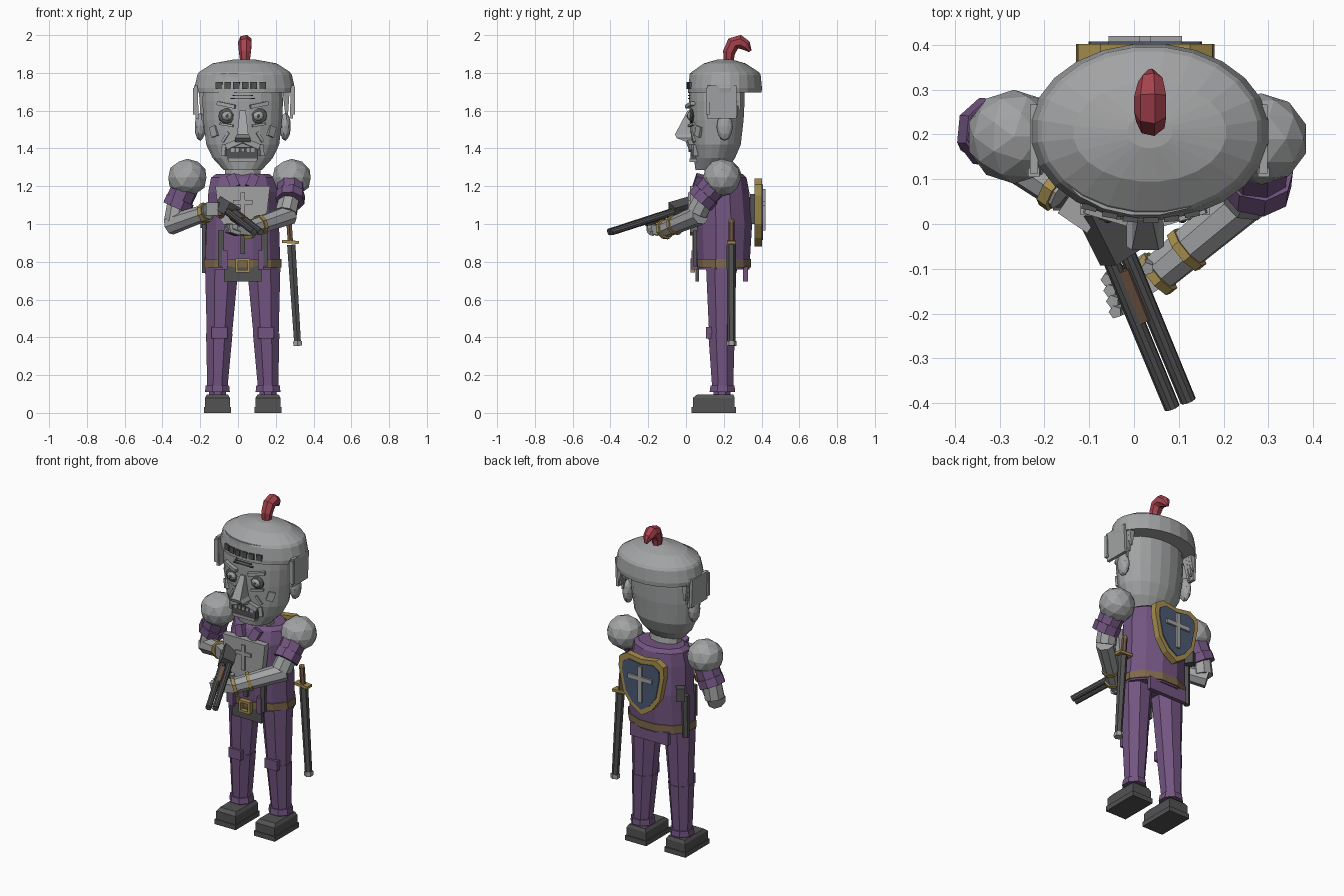
import bpy, bmesh, math
from mathutils import Vector, Matrix, Euler

if "Cube" in bpy.data.objects:
    bpy.data.objects.remove(bpy.data.objects["Cube"])

MID = 0.025  # the body's own centre line


def material(name, rgb):
    m = bpy.data.materials.new(name)
    m.use_nodes = True
    m.diffuse_color = (*rgb, 1)
    m.node_tree.nodes["Principled BSDF"].inputs["Base Color"].default_value = (*rgb, 1)
    return m


PURPLE = material("purple cloth", (0.17, 0.09, 0.22))
STEEL = material("steel grey", (0.36, 0.365, 0.37))
DARK = material("dark grey", (0.085, 0.085, 0.088))
GOLD = material("gold trim", (0.38, 0.27, 0.075))
BELT = material("belt leather", (0.21, 0.14, 0.07))
WOOD = material("wood", (0.16, 0.09, 0.06))
RED = material("plume red", (0.38, 0.055, 0.075))
BLUE = material("shield blue", (0.07, 0.1, 0.17))


def finish(name, bm, mat):
    bmesh.ops.recalc_face_normals(bm, faces=bm.faces)
    me = bpy.data.meshes.new(name)
    bm.to_mesh(me)
    bm.free()
    me.materials.append(mat)
    ob = bpy.data.objects.new(name, me)
    bpy.context.collection.objects.link(ob)
    return ob


def skin(name, rings, mat):
    """Closed surface through equal-length rings of points."""
    bm = bmesh.new()
    loops = [[bm.verts.new(p) for p in ring] for ring in rings]
    n = len(loops[0])
    for a, b in zip(loops, loops[1:]):
        for i in range(n):
            j = (i + 1) % n
            bm.faces.new((a[i], a[j], b[j], b[i]))
    bm.faces.new(loops[0])
    bm.faces.new(loops[-1])
    return finish(name, bm, mat)


def circle(n):
    k = 1 / math.cos(math.pi / n)
    return [(k * math.cos((i + .5) * math.tau / n), k * math.sin((i + .5) * math.tau / n)) for i in range(n)]


def loft(name, rings, mat, n=8):
    """Rings are (z, centre x, half width, front y, back y)."""
    return skin(name, [[(cx + rx * c, (f + b) / 2 + (b - f) / 2 * s, z) for c, s in circle(n)]
                       for z, cx, rx, f, b in rings], mat)


def tube(name, pts, mat, n=8, flat=1):
    """Points are (x, y, z, radius)."""
    ps = [Vector(p[:3]) for p in pts]
    rings = []
    for i, p in enumerate(ps):
        t = ps[min(i + 1, len(ps) - 1)] - ps[max(i - 1, 0)]
        q = Vector((0, 0, 1)).rotation_difference(t)
        rings.append([p + q @ Vector((c * pts[i][3] * flat, s * pts[i][3], 0)) for c, s in circle(n)])
    return skin(name, rings, mat)


def box(name, loc, size, mat, rot=(0, 0, 0)):
    bm = bmesh.new()
    m = Matrix.Translation(loc) @ Euler(rot).to_matrix().to_4x4() @ Matrix.Diagonal((*size, 1))
    bmesh.ops.create_cube(bm, size=1, matrix=m)
    return finish(name, bm, mat)


def ball(name, loc, size, mat, subdiv=2):
    bm = bmesh.new()
    bmesh.ops.create_icosphere(bm, subdivisions=subdiv, radius=1,
                               matrix=Matrix.Translation(loc) @ Matrix.Diagonal((*size, 1)))
    return finish(name, bm, mat)


def plate(name, half, y0, y1, mat, grow=1, zc=0):
    """Upright plate from half an outline (dx, z), mirrored about the centre line."""
    pts = [(dx, z) for dx, z in half] + [(-dx, z) for dx, z in reversed(half) if dx > 0]
    return skin(name, [[(MID + dx * grow, y, zc + (z - zc) * grow) for dx, z in pts] for y in (y0, y1)], mat)


# Legs and boots
for s, side in ((-1, "right"), (1, "left")):
    def cx(d):
        return MID + s * d
    loft(side + "_boot_sole", [(0, cx(.134), .072, .03, .265), (.03, cx(.134), .072, .03, .265)], DARK, 4)
    loft(side + "_boot", [(.03, cx(.134), .066, .037, .258), (.08, cx(.134), .066, .037, .258),
                          (.098, cx(.134), .055, .06, .25)], DARK, 4)
    loft(side + "_ankle", [(.09, cx(.134), .045, .145, .235), (.13, cx(.134), .045, .145, .235)], PURPLE)
    loft(side + "_trouser_cuff", [(.11, cx(.134), .066, .125, .26), (.145, cx(.134), .062, .13, .257)], PURPLE)
    loft(side + "_shin", [(.14, cx(.134), .054, .138, .25), (.42, cx(.124), .07, .118, .258)], PURPLE)
    loft(side + "_thigh", [(.4, cx(.124), .066, .123, .254), (.8, cx(.11), .09, .105, .265)], PURPLE)
    box(side + "_knee_patch", (cx(.124), .122, .425), (.085, .03, .06), PURPLE)

# Torso, belt and flaps
loft("tunic", [(.76, MID, .2, .06, .335), (1.0, MID, .192, .048, .35), (1.17, MID, .182, .05, .335),
               (1.245, MID, .168, .08, .32), (1.265, MID, .14, .105, .3)], PURPLE, 12)
loft("belt", [(.77, MID, .206, .05, .343), (.815, MID, .205, .049, .344)], BELT, 12)
loft("neck", [(1.2, MID, .1, .1, .24), (1.32, MID, .09, .1, .22)], STEEL, 10)
box("front_flap", (MID, .06, .735), (.2, .02, .08), DARK)
box("back_flap", (MID, .315, .735), (.26, .025, .08), PURPLE)
for dx, dz, sx, sz in ((-.032, 0, .014, .07), (.032, 0, .014, .07), (0, .03, .07, .014), (0, -.03, .07, .014)):
    box("buckle_bar", (MID + dx, .036, .78 + dz), (sx, .025, sz), GOLD)
for s in (-1, 1):
    box("collar_flap", (MID + s * .05, .065, 1.225), (.05, .04, .07), PURPLE, (-.3, s * .4, 0))
    box("hanging_strap", (MID + s * .115, .047, .87), (.03, .022, .19), DARK)
    box("belt_pouch", (MID + s * .095, .045, .81), (.03, .03, .1), PURPLE)
box("middle_strap", (MID, .045, .9), (.022, .02, .12), DARK)
box("side_pouch", (-.165, .29, 1.02), (.05, .05, .08), DARK, (0, 0, .6))
tube("dagger_sheath", [(-.175, .25, .74, .016), (-.17, .25, 1.0, .02)], DARK, 6)

# Breastplate with raised cross
plate("breastplate", [(0, .94), (.07, .955), (.125, 1.03), (.145, 1.2), (0, 1.2)], .02, .06, STEEL)
box("breast_cross_upright", (MID, .017, 1.09), (.022, .012, .155), STEEL)
box("breast_cross_bar", (MID, .017, 1.115), (.105, .012, .022), STEEL)

# Back shield
SHIELD = [(0, .88), (.07, .925), (.125, 1.0), (.155, 1.15), (.15, 1.21), (.1, 1.24), (0, 1.225)]
plate("shield_rim", SHIELD, .362, .402, GOLD, 1, 1.07)
plate("shield_field", SHIELD, .4, .408, BLUE, .82, 1.07)
box("shield_cross_upright", (MID, .412, 1.075), (.026, .016, .22), STEEL)
box("shield_cross_bar", (MID, .412, 1.11), (.165, .016, .026), STEEL)
box("shield_mount", (MID, .355, 1.08), (.12, .03, .16), DARK)

# Head
HEAD = [(1.285, .1, .05, .215), (1.35, .16, .042, .26), (1.42, .193, .03, .29),
        (1.55, .209, .02, .305), (1.65, .213, .016, .31), (1.8, .205, .02, .31)]
loft("head", [(z, MID, rx, f, b) for z, rx, f, b in HEAD], STEEL, 20)


def face_point(dx, z):
    for lo, hi in zip(HEAD, HEAD[1:]):
        if z <= hi[0]:
            t = (z - lo[0]) / (hi[0] - lo[0])
            rx, f, b = [lo[k] + t * (hi[k] - lo[k]) for k in (1, 2, 3)]
            root = math.sqrt(1 - (dx / rx) ** 2)
            ry = (b - f) / 2
            return (MID + dx, f + ry - ry * root, z), math.atan2(ry * dx / rx, rx * root)


def feature(name, dx, z, w, h, d, mat, tilt=0):
    p, yaw = face_point(dx, z)
    box(name, p, (w, d, h), mat, (0, tilt, yaw))


for s in (-1, 1):
    eye, _ = face_point(s * .083, 1.572)
    ball("eye_socket", eye, (.048, .014, .042), DARK)
    ball("eyeball", eye, (.032, .026, .028), STEEL)
    ball("pupil", (eye[0], eye[1] - .024, eye[2]), (.01, .005, .01), DARK, 1)
    feature("eyebrow", s * .085, 1.63, .1, .02, .04, STEEL, -s * .2)
    feature("eye_bag", s * .085, 1.525, .075, .012, .025, STEEL, -s * .15)
    feature("cheek_mark", s * .15, 1.49, .04, .055, .025, STEEL, s * .3)
    feature("cheek_fold", s * .09, 1.46, .014, .06, .02, STEEL, -s * .6)
    feature("moustache", s * .045, 1.425, .09, .03, .05, STEEL, s * .4)
    feature("moustache_end", s * .095, 1.39, .022, .06, .04, STEEL, -s * .1)
    ball("ear", (MID + s * .225, .205, 1.515), (.03, .043, .075), STEEL)
for i in range(3):
    feature("forehead_wrinkle", 0, 1.665 + i * .016, .13 - i * .02, .006, .012, DARK)
feature("mouth", 0, 1.375, .16, .065, .03, DARK)
feature("lower_lip", 0, 1.338, .15, .018, .05, STEEL)
for i in range(5):
    feature("tooth", -.05 + i * .025, 1.392, .019, .022, .042, STEEL)
skin("nose", [[(MID - w, .05, z), (MID - w, f, z), (MID + w, f, z), (MID + w, .05, z)]
              for z, w, f in ((1.435, .04, .0), (1.455, .042, -.05), (1.475, .03, -.058), (1.6, .016, .008))], STEEL)

# Helmet
loft("helmet", [(1.695, .035, .262, .01, .4), (1.72, .035, .266, .01, .402), (1.79, .035, .25, .02, .395),
                (1.805, .035, .24, .03, .385), (1.85, .035, .17, .095, .315), (1.872, .035, .05, .17, .24)], STEEL, 24)
for i in range(6):
    x = -.1 + i * .046
    y = .205 - .197 * math.sqrt(1 - ((x - .035) / .26) ** 2)
    box("visor_slot", (x, y, 1.733), (.034, .012, .035), DARK, (0, 0, (x - .035) * 1.8))
for s, side in ((-1, "right"), (1, "left")):
    box(side + "_cheek_guard", (.033 + s * .253, .19, 1.645), (.018, .155, .175), STEEL, (0, s * .04, 0))
    box(side + "_cheek_guard_rim", (.033 + s * .257, .115, 1.65), (.026, .02, .14), STEEL)
    for i in range(3):
        tube(side + "_hair_tuft", [(.033 + s * .225, .25 + i * .018, 1.54 + i * .03, .004),
                                   (.033 + s * .222, .235 + i * .018, 1.7, .018)], STEEL, 4)
tube("plume", [(.038, .225, 1.86, .024), (.038, .228, 1.91, .03), (.038, .25, 1.955, .034),
               (.038, .285, 1.965, .034), (.038, .318, 1.945, .026), (.038, .34, 1.915, .008)], RED, 7)

# Arms
ball("right_pauldron", (-.268, .195, 1.245), (.106, .105, .1), STEEL)
ball("left_pauldron", (.284, .19, 1.245), (.106, .102, .1), STEEL)
tube("right_sleeve", [(-.26, .2, 1.24, .07), (-.325, .205, 1.09, .066)], PURPLE)
tube("right_sleeve_hem", [(-.305, .204, 1.13, .074), (-.325, .205, 1.085, .074)], PURPLE)
tube("right_forearm", [(-.32, .205, 1.11, .052), (-.335, .2, 1.01, .055)], STEEL)
tube("right_lower_arm", [(-.36, .21, .995, .05), (-.16, .07, 1.065, .04)], STEEL)
tube("right_wrist_band", [(-.185, .088, 1.056, .05), (-.165, .074, 1.063, .05)], GOLD)
box("right_hand", (-.115, .035, 1.08), (.08, .08, .07), STEEL, (0, 0, -.6))
tube("left_sleeve", [(.28, .18, 1.24, .07), (.275, .085, 1.13, .064)], PURPLE)
tube("left_sleeve_hem", [(.279, .11, 1.16, .072), (.275, .075, 1.12, .072)], PURPLE)
tube("left_elbow", [(.278, .11, 1.16, .052), (.255, .06, 1.06, .055)], STEEL)
tube("left_lower_arm", [(.275, .075, 1.05, .05), (.06, -.105, .975, .042)], STEEL)
for x, y, z in ((.125, -.051, .998), (.06, -.105, .975)):
    tube("left_wrist_band", [(x, y, z, .051), (x - .015, y - .0125, z - .005, .051)], GOLD)
box("left_palm", (.01, -.125, .968), (.09, .085, .05), STEEL, (0, .1, .6))
for i in range(4):
    tube("left_finger", [(-.01 + i * .006, -.105 - i * .024, .95, .013), (-.055 + i * .006, -.12 - i * .024, .965, .014),
                         (-.06 + i * .006, -.125 - i * .024, 1.0, .012)], STEEL, 5)
tube("left_thumb", [(.03, -.09, .98, .014), (.03, -.1, 1.035, .012)], STEEL, 5)

# Double-barrelled gun
for dx, dy in ((0, 0), (.036, .015)):
    tube("gun_barrel", [(-.07 + dx, -.035 + dy, 1.078, .018), (.085 + dx, -.41 + dy, .957, .017)], DARK, 10)
tube("gun_breech", [(-.085, .035, 1.1, .036), (-.03, -.075, 1.068, .036)], DARK, 4)
tube("gun_fore_end", [(-.027, -.1, 1.047, .026), (.02, -.215, 1.012, .024)], WOOD, 6)
tube("gun_grip", [(-.1, .035, 1.04, .022), (-.07, .01, 1.1, .024)], WOOD, 6)

# Sheathed sword
tube("scabbard", [(.315, .24, .375, .018), (.282, .24, .89, .022)], DARK, 6)
tube("scabbard_tip", [(.316, .24, .355, .023), (.315, .24, .38, .023)], STEEL, 6)
box("sword_guard", (.277, .24, .905), (.09, .045, .016), GOLD, (0, .06, 0))
tube("sword_grip", [(.277, .24, .91, .014), (.27, .24, 1.01, .014)], WOOD, 6)
ball("sword_pommel", (.269, .24, 1.015), (.019, .019, .016), GOLD, 1)
